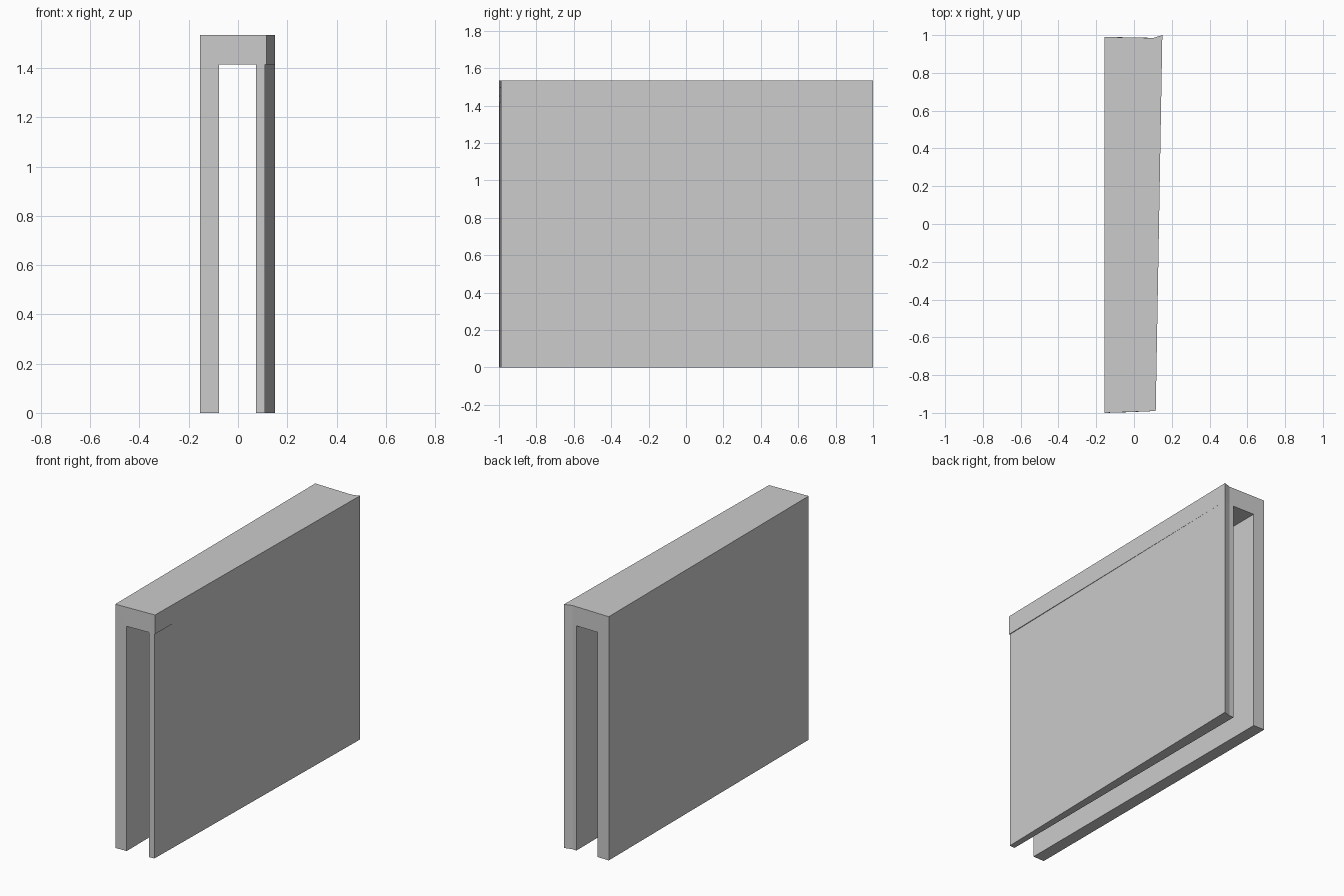
import bpy, bmesh

if "Cube" in bpy.data.objects:
    bpy.data.objects.remove(bpy.data.objects["Cube"])

TOP, LINTEL = 1.535, 1.415

# Plan columns: name -> (front x, front y, back x, back y)
plan = {
    "outer_left": (-0.155, -1.0, -0.155, 0.99),
    "inner_left": (-0.077, -0.998, -0.077, 0.989),
    "inner_right": (0.073, -0.992, 0.073, 0.986),
    "crease": (0.09, -0.991, 0.102, 0.985),
    "leg_right": (0.110, -0.99, 0.150, 0.999),
    "lintel_right": (0.115, -0.99, 0.150, 1.0),
}

# Inverted U outline, followed by one inner cap point at the crease
outline = [
    ("outer_left", 0), ("outer_left", TOP), ("crease", TOP),
    ("lintel_right", TOP), ("lintel_right", LINTEL),
    ("leg_right", LINTEL), ("leg_right", 0), ("crease", 0),
    ("inner_right", 0), ("inner_right", LINTEL),
    ("inner_left", LINTEL), ("inner_left", 0),
]
points = outline + [("crease", LINTEL)]
caps = [(0, 1, 10, 11), (1, 2, 12, 9, 10), (2, 3, 4, 5, 12),
        (12, 5, 6, 7), (9, 12, 7, 8)]

bm = bmesh.new()
front = [bm.verts.new((plan[n][0], plan[n][1], z)) for n, z in points]
back = [bm.verts.new((plan[n][2], plan[n][3], z)) for n, z in points]

# Long sides between the two end sections
count = len(outline)
for i in range(count):
    j = (i + 1) % count
    bm.faces.new((front[i], front[j], back[j], back[i]))

# End faces
for cap in caps:
    bm.faces.new([front[i] for i in cap])
    bm.faces.new([back[i] for i in reversed(cap)])

bmesh.ops.recalc_face_normals(bm, faces=bm.faces)
mesh = bpy.data.meshes.new("channel_wall")
bm.to_mesh(mesh)
bm.free()
bpy.context.collection.objects.link(bpy.data.objects.new("channel_wall", mesh))
